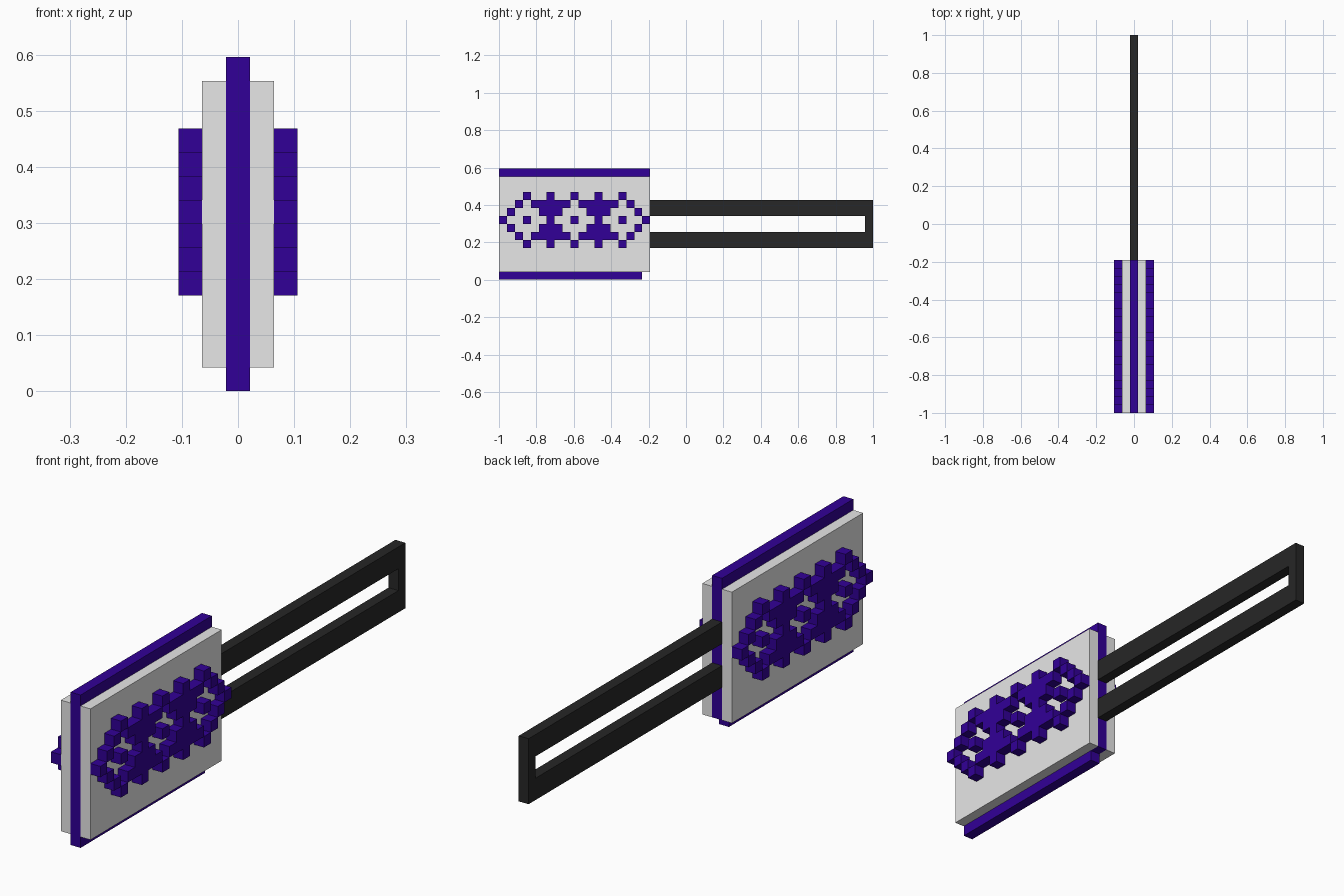
import bpy, bmesh

if "Cube" in bpy.data.objects:
    bpy.data.objects.remove(bpy.data.objects["Cube"])

U = 2 / 47          # one block: the model is 47 blocks long


def material(name, rgb):
    m = bpy.data.materials.new(name)
    m.diffuse_color = (*rgb, 1)
    m.use_nodes = True
    m.node_tree.nodes["Principled BSDF"].inputs["Base Color"].default_value = m.diffuse_color
    return m


PURPLE = material("deep purple", (0.031, 0.0, 0.31))
GREY = material("light grey", (0.8, 0.8, 0.8))
BLACK = material("charcoal", (0.02, 0.02, 0.02))


def extruded_cells(name, rects, x0, x1, mat, mirror=False):
    """Rectangles (y0, y1, z0, z1) in block units, welded and extruded along x."""
    bm = bmesh.new()
    for y0, y1, z0, z1 in rects:
        corners = ((y0, z0), (y1, z0), (y1, z1), (y0, z1))
        bm.faces.new([bm.verts.new((x0 * U, y * U - 1, z * U)) for y, z in corners])
    bmesh.ops.remove_doubles(bm, verts=bm.verts, dist=U * 0.01)
    base = list(bm.faces)
    ext = bmesh.ops.extrude_face_region(bm, geom=base, use_keep_orig=True)
    moved = [g for g in ext["geom"] if isinstance(g, bmesh.types.BMVert)]
    bmesh.ops.translate(bm, verts=moved, vec=((x1 - x0) * U, 0, 0))
    bmesh.ops.recalc_face_normals(bm, faces=bm.faces)
    me = bpy.data.meshes.new(name)
    bm.to_mesh(me)
    bm.free()
    me.materials.append(mat)
    ob = bpy.data.objects.new(name, me)
    bpy.context.collection.objects.link(ob)
    if mirror:
        mod = ob.modifiers.new("mirror", 'MIRROR')
        mod.use_axis[0] = True
        mod.use_mirror_merge = False
    return ob


# Head: purple core with a slightly shorter bottom rim, grey plates on both sides
extruded_cells("head_core", [(0, 18, 0, 1), (0, 18, 1, 14), (18, 19, 1, 14)],
               -0.5, 0.5, PURPLE)
extruded_cells("side_plate", [(0, 19, 1, 13)], 0.5, 1.5, GREY, mirror=True)

# Raised diamond ornament: upper half drawn as rows, lower half reflected
ROWS = ["...#..#..#..#..#...",
        "..#.#####.#####.#..",
        ".#...###...###...#.",
        "#..#..#..#..#..#..#"]
ROWS += ROWS[2::-1]
cells = [(c, c + 1, 10 - r, 11 - r)
         for r, row in enumerate(ROWS) for c, ch in enumerate(row) if ch == "#"]
extruded_cells("diamond_ornament", cells, 1.5, 2.5, PURPLE, mirror=True)

# Handle: two bars joined by an end piece
extruded_cells("handle", [(19, 46, 4, 6), (46, 47, 4, 6), (46, 47, 6, 8),
                          (46, 47, 8, 10), (19, 46, 8, 10)], -0.5, 0.5, BLACK)
